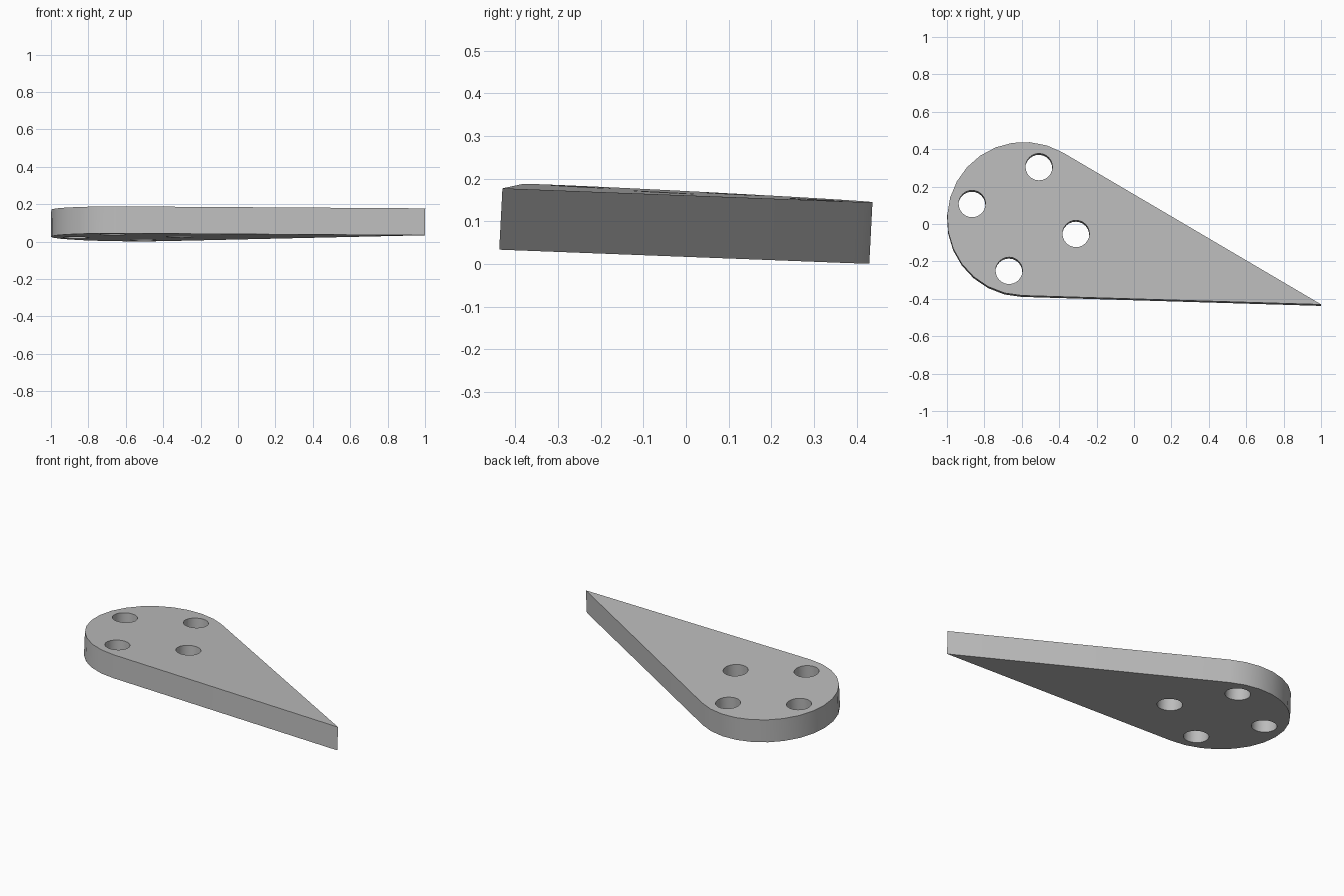
import bpy
import bmesh
from math import acos, cos, sin, pi, radians
from mathutils import Matrix, Vector

cube = bpy.data.objects.get("Cube")
if cube:
    bpy.data.objects.remove(cube, do_unlink=True)

RADIUS, TIP, THICK = 0.411, 1.654, 0.144
HOLE_RADIUS, HOLE_RING = 0.072, 0.289
ARC_STEPS = 16

grey = bpy.data.materials.new("plain grey")
grey.use_nodes = True
colour = (0.5, 0.5, 0.5, 1)
grey.diffuse_color = colour
grey.node_tree.nodes["Principled BSDF"].inputs["Base Color"].default_value = colour


def prism(name, points, top, bottom):
    """Extrude a flat outline between two heights."""
    bm = bmesh.new()
    face = bm.faces.new([bm.verts.new((x, y, bottom)) for x, y in points])
    ext = bmesh.ops.extrude_face_region(bm, geom=[face])
    verts = [v for v in ext["geom"] if isinstance(v, bmesh.types.BMVert)]
    bmesh.ops.translate(bm, vec=(0, 0, top - bottom), verts=verts)
    bmesh.ops.recalc_face_normals(bm, faces=bm.faces)
    mesh = bpy.data.meshes.new(name)
    bm.to_mesh(mesh)
    bm.free()
    mesh.materials.append(grey)
    obj = bpy.data.objects.new(name, mesh)
    bpy.context.collection.objects.link(obj)
    return obj


def arc(centre, radius, start, end, steps):
    return [(centre[0] + radius * cos(start + (end - start) * i / steps),
             centre[1] + radius * sin(start + (end - start) * i / steps))
            for i in range(steps + 1)]


# Teardrop plate: round end with tangents running to a sharp tip
tangent = acos(RADIUS / TIP)
outline = arc((0, 0), RADIUS, tangent, 2 * pi - tangent, ARC_STEPS) + [(TIP, 0)]
plate = prism("teardrop_plate", outline, 0, -THICK)

# Four through holes on a ring around the round end
bpy.context.view_layer.objects.active = plate
plate.select_set(True)
for i in range(4):
    a = i * pi / 2
    centre = (HOLE_RING * cos(a), HOLE_RING * sin(a))
    cutter = prism("hole_cutter", arc(centre, HOLE_RADIUS, 0, 2 * pi, 24)[:-1],
                   0.1, -THICK - 0.1)
    cutter.hide_render = True
    cut = plate.modifiers.new("hole", "BOOLEAN")
    cut.operation, cut.solver, cut.object = "DIFFERENCE", "EXACT", cutter
    bpy.ops.object.modifier_apply(modifier=cut.name)
    bpy.data.objects.remove(cutter, do_unlink=True)

# Turn the tip forward and lean the plate slightly
lean = Vector((0, 0, 1)).rotation_difference(Vector((0.008, 0.052, 1)))
plate.data.transform(Matrix.Translation((-0.588, 0.028, 0.1665))
                     @ lean.to_matrix().to_4x4()
                     @ Matrix.Rotation(radians(-16.1), 4, "Z"))
bpy.ops.object.shade_smooth_by_angle(angle=radians(30))
